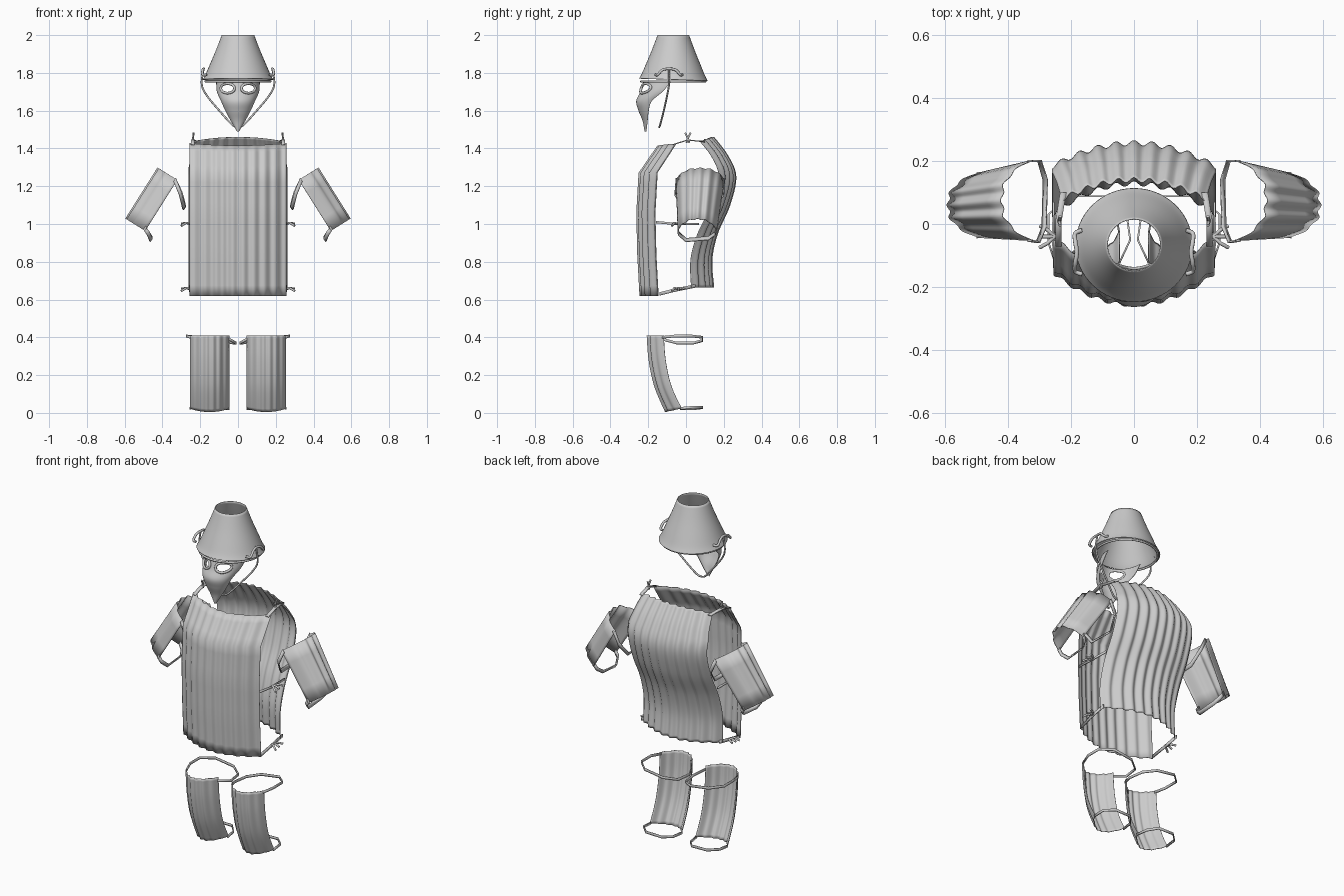
import bpy
from math import sin, cos, pi
from mathutils import Vector

if "Cube" in bpy.data.objects:
    bpy.data.objects.remove(bpy.data.objects["Cube"])


def spline(pts, t):
    """Smooth value along evenly parameterised tuples, t in 0..1 (Catmull-Rom)."""
    n = len(pts) - 1
    i = min(int(t * n), n - 1)
    f = t * n - i
    p = [Vector(pts[max(0, min(n, i + k))]) for k in (-1, 0, 1, 2)]
    return 0.5 * (2 * p[1] + (p[2] - p[0]) * f + (2 * p[0] - 5 * p[1] + 4 * p[2] - p[3]) * f * f
                  + (3 * p[1] - p[0] - 3 * p[2] + p[3]) * f ** 3)


def linear(pts, t):
    n = len(pts) - 1
    i = min(int(t * n), n - 1)
    return Vector(pts[i]).lerp(Vector(pts[i + 1]), t * n - i)


def finish(ob, mirror, angle=0.6):
    if mirror:
        ob.modifiers.new("mirror", 'MIRROR')
    bpy.ops.object.select_all(action='DESELECT')
    ob.select_set(True)
    bpy.context.view_layer.objects.active = ob
    if ob.type == 'MESH':
        bpy.ops.object.shade_smooth_by_angle(angle=angle)


def sheet(name, f, nu, nv, thick=0.003, mirror=False, closed=False, hole=None, angle=0.6):
    """Thin surface from f(u, v), u in -1..1 and v in 0..1."""
    cols = nu if closed else nu + 1
    verts = [f(-1 + 2 * i / nu, j / nv) for j in range(nv + 1) for i in range(cols)]
    faces = []
    for j in range(nv):
        for i in range(nu):
            if hole and hole(-1 + 2 * (i + .5) / nu, (j + .5) / nv):
                continue
            k = (i + 1) % cols
            faces.append((j * cols + i, (j + 1) * cols + i, (j + 1) * cols + k, j * cols + k))
    me = bpy.data.meshes.new(name)
    me.from_pydata(verts, [], faces)
    ob = bpy.data.objects.new(name, me)
    bpy.context.collection.objects.link(ob)
    m = ob.modifiers.new("thickness", 'SOLIDIFY')
    m.thickness, m.offset = thick, 0
    finish(ob, mirror, angle)
    return ob


def band(name, pts, width, mirror=True):
    """Flat strap following points, widened along a vector."""
    w = Vector(width)
    sheet(name, lambda u, v: linear(pts, v) + w * u * .5, 1, len(pts) - 1, 0.006, mirror, angle=.4)


def cord(name, pts, r, mirror=True, cyclic=False, smooth=False):
    cu = bpy.data.curves.new(name, 'CURVE')
    cu.dimensions = '3D'
    cu.bevel_depth, cu.bevel_resolution, cu.use_fill_caps = r, 2, True
    if smooth:
        pts = [spline(pts, i / 32) for i in range(33)]
    s = cu.splines.new('POLY')
    s.points.add(len(pts) - 1)
    for p, q in zip(s.points, pts):
        p.co = (*q, 1)
    s.use_cyclic_u = cyclic
    ob = bpy.data.objects.new(name, cu)
    bpy.context.collection.objects.link(ob)
    finish(ob, mirror)


# Corrugated breastplate: (y, z) side profile, bowed across its width
CHEST = [(-.145, 1.415), (-.245, 1.27), (-.257, 1.06), (-.252, .84), (-.24, .62)]


def chest(u, v):
    y, z = linear([(a, b, 0) for a, b in CHEST], v)[:2]
    return Vector((.255 * u, y + .1 * u * u + .006 * cos(18 * pi * u / 2), z + .012 * u * u * (1 - v) ** 4))


sheet("breastplate", chest, 90, 16)

# Corrugated backplate with a curved spine
BACK = [(.14, 1.46), (.215, 1.36), (.257, 1.25), (.225, 1.1), (.16, .95), (.13, .81), (.14, .665)]


def back(u, v):
    y, z = spline([(a, b, 0) for a, b in BACK], v)[:2]
    return Vector(((.225 + .035 * min(1, v * 4)) * u, y - (.06 + .045 * v) * u * u + .008 * cos(18 * pi * u / 2),
                   z - .02 * u * u * (1 - v) ** 4))


sheet("backplate", back, 90, 36)

# Ties joining the plates, with knots
band("shoulder_tie", [(.24, -.07, 1.42), (.24, .01, 1.445), (.225, .1, 1.435)], (.02, 0, 0))
band("waist_tie", [(.253, -.16, 1.01), (.258, -.05, 1.0), (.256, .07, 1.0)], (0, 0, .012))
band("hip_tie", [(.25, -.14, .63), (.256, -.05, .652), (.256, .05, .672)], (0, 0, .018))
for z in (1.0, .655):
    for k, dy in enumerate((-.035, 0, .035)):
        cord("side_knot", [(.252, -.04, z), (.275, -.04 + dy * .6, z + .006), (.3, -.04 + dy, z - .004 + .006 * (k - 1))], .006)
for dy in (-.015, .015):
    cord("shoulder_knot", [(.24, 0.01 - dy * .5, 1.43), (.238, .01, 1.455), (.235, .01 + dy, 1.483)], .005)

# Forearm guards: tapered gutters, open toward the arm
AX, OUT = Vector((.17, -.015, -.27)), Vector((.85, 0, .53))


def forearm(u, v):
    p = Vector((.42, .075, 1.295)) + AX * v
    p.y += (.128 - .025 * v) * u
    return p + OUT * (-.11 * abs(u) ** 2.8 + .006 * cos(5 * pi * u))


sheet("forearm_guard", forearm, 48, 4, mirror=True)
band("forearm_upper_strap", [(.335, -.052, 1.235), (.305, -.058, 1.16), (.286, -.01, 1.085), (.282, .14, 1.085),
                             (.3, .2, 1.16), (.335, .2, 1.235)], AX * .07)
band("forearm_lower_strap", [(.495, -.042, .98), (.475, -.04, .95), (.46, 0, .915), (.46, .12, .925),
                             (.475, .155, .95), (.495, .162, .98)], AX * .07)

# Shin guards
SHIN = [(-.205, .41), (-.195, .28), (-.165, .14), (-.108, .005)]


def shin(u, v):
    y, z = spline([(a, b, 0) for a, b in SHIN], v)[:2]
    return Vector((.15 + .104 * u, y + .083 * u * u + .004 * cos(6 * pi * u), z + .018 * u * u * v ** 4))


sheet("shin_guard", shin, 48, 16, mirror=True)
band("shin_upper_strap", [(.25, -.125, .4), (.272, -.06, .407), (.272, .03, .407), (.21, .088, .4), (.09, .088, .383),
                          (.025, .04, .37), (.012, -.05, .37), (.047, -.125, .39)], (0, 0, .014))
band("shin_lower_strap", [(.253, -.03, .024), (.25, .04, .03), (.2, .088, .03), (.1, .088, .028),
                          (.058, .04, .022), (.047, -.03, .022)], (0, 0, .014))

# Open-ended bucket helmet with flared lip
BUCKET = [(.082, 2.0), (.112, 1.92), (.145, 1.84), (.166, 1.79), (.18, 1.764)]


def bucket(u, v):
    r, z = spline([(a, b, 0) for a, b in BUCKET], v)[:2]
    a = u * pi
    return Vector((1.03 * r * sin(a), -.067 + r * cos(a), z - .006 * v * cos(a)))


sheet("bucket_helmet", bucket, 64, 16, closed=True)
cord("helmet_band", [(.172 * sin(a * pi / 24), -.067 + .17 * cos(a * pi / 24), 1.755) for a in range(48)],
     .006, mirror=False, cyclic=True)
cord("bucket_handle", [(.165, -.16, 1.79), (.187, -.15, 1.79), (.187, -.125, 1.815), (.182, -.09, 1.822),
                       (.187, -.055, 1.815), (.187, -.03, 1.79), (.165, -.02, 1.79)], .007, smooth=True)
cord("chin_strap", [(.183, -.09, 1.815), (.192, -.09, 1.74), (.165, -.1, 1.68), (.09, -.12, 1.59),
                    (.03, -.137, 1.525), (0, -.142, 1.512)], .005, smooth=True)

# Beaked mask: (half width, front y, edge y, z) per level
MASK = [(.114, -.225, -.08, 1.75), (.11, -.24, -.125, 1.70), (.088, -.262, -.182, 1.65),
        (.066, -.25, -.197, 1.60), (.036, -.228, -.203, 1.545), (.004, -.218, -.21, 1.49)]


def mask(u, v):
    w, yf, ye, z = spline(MASK, v)
    a = u * pi / 2
    return Vector((w * sin(a), ye + (yf - ye) * cos(a), z))


def eye(u, v):
    p = mask(u, v)
    return ((abs(p.x) - .055) / .033) ** 2 + ((p.z - 1.718) / .022) ** 2 < 1


sheet("beak_mask", mask, 64, 48, hole=eye)

# Goggle rims, laid on the mask surface
rim = []
for k in range(32):
    a = k * pi / 16
    x, z = .055 + .036 * cos(a), 1.718 + .025 * sin(a)
    v = min(((mask(0, j / 200).z - z) ** 2, j / 200) for j in range(100))[1]
    u = min((abs(mask(j / 200, v).x - x), j / 200) for j in range(201))[1]
    rim.append(mask(u, v) + Vector((0, -.005, 0)))
cord("goggle_rim", rim, .007, cyclic=True)
